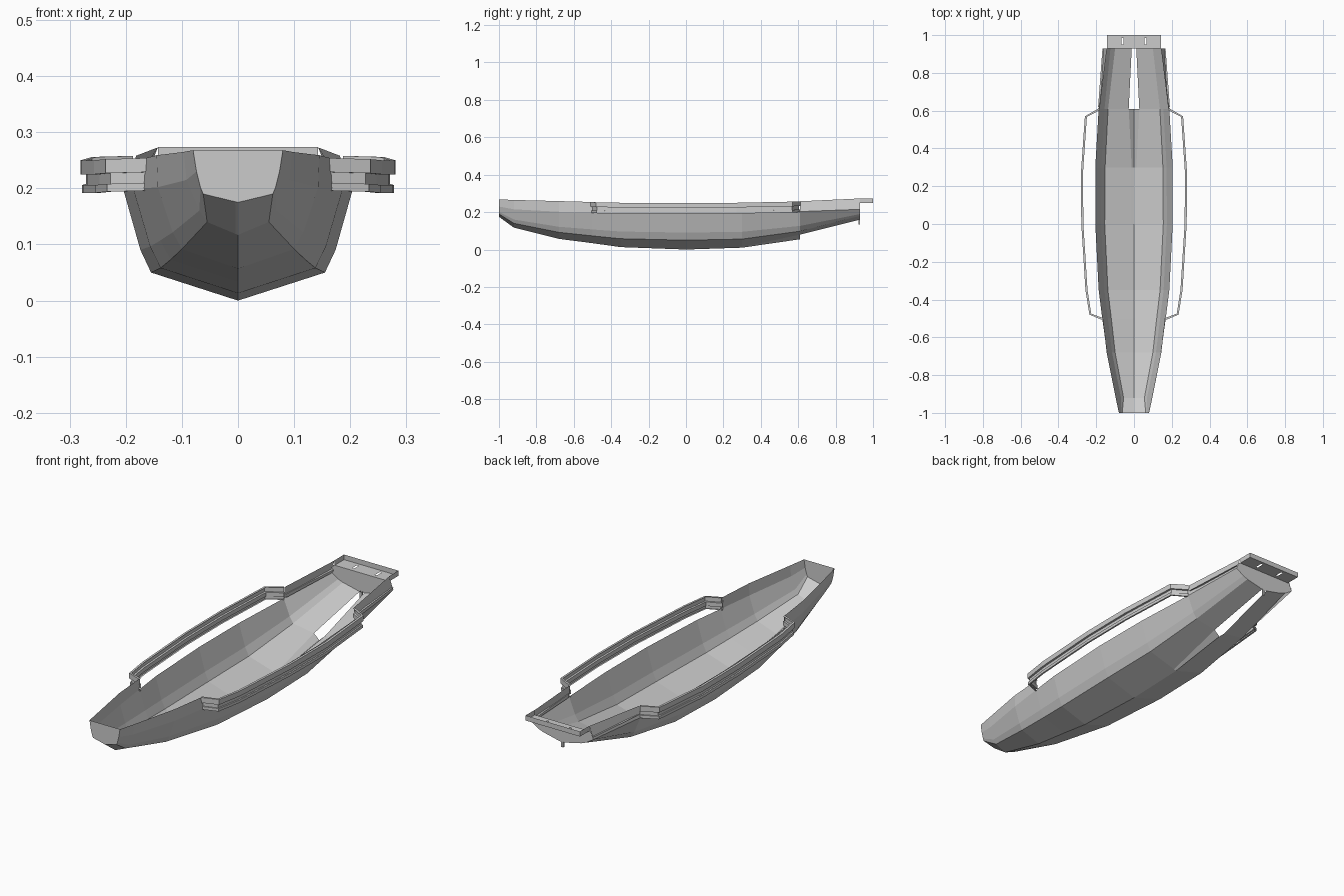
import bpy
from mathutils import Vector

if "Cube" in bpy.data.objects:
    bpy.data.objects.remove(bpy.data.objects["Cube"])


def mirrored(name, verts, faces):
    """Make a mesh from one half and mirror it across x = 0."""
    me = bpy.data.meshes.new(name)
    me.from_pydata([tuple(v) for v in verts], [], faces)
    me.update()
    ob = bpy.data.objects.new(name, me)
    bpy.context.collection.objects.link(ob)
    m = ob.modifiers.new("mirror", 'MIRROR')
    m.merge_threshold = 0.0005
    return ob


def loft(name, rows, skip=lambda i, j: False, caps=()):
    """Skin equal-length rows of points, leaving out skipped cells."""
    n = len(rows[0])
    verts = [p for r in rows for p in r]
    faces = [(i * n + j, i * n + j + 1, (i + 1) * n + j + 1, (i + 1) * n + j)
             for i in range(len(rows) - 1) for j in range(n - 1) if not skip(i, j)]
    return mirrored(name, verts, faces)


# Hull stations: y, keel z, chine x z, gunwale x z, bulwark top x z
stations = [
    (-1.00, .175, .062, .190, .074, .230, .080, .268),
    (-0.92, .117, .055, .140, .092, .215, .097, .265),
    (-0.68, .057, .100, .092, .143, .202, .145, .259),
    (-0.50, .034, .120, .073, .168, .200, .164, .254),
    (-0.35, .013, .138, .058, .187, .200, .187, .200),
    (0.00, .000, .155, .050, .205, .200, .205, .200),
    (0.30, .010, .153, .056, .205, .200, .205, .200),
    (0.61, .055, .137, .098, .187, .203, .182, .258),
    (0.93, .155, .100, .180, .165, .215, .143, .273),
]
garboard = {0.61: (.028, .080), 0.93: (.012, .160)}

rows, tops = [], []
for y, kz, cx, cz, wx, wz, tx, tz in stations:
    gx, gz = garboard.get(y, (cx * .08, kz + (cz - kz) * .08))
    bx = cx + (wx - cx) * .38
    bz = cz + (wz - cz) * .27
    rows.append([Vector(p) for p in ((0, y, kz), (gx, y, gz), (cx, y, cz),
                                     (bx, y, bz), (wx, y, wz))])
    tops.append([Vector((wx, y, wz)), Vector((tx, y, tz))])

# Planked shell with the rudder slot left open aft
loft("hull_shell", rows, lambda i, j: i == 7 and j == 0)

# Raised bulwarks at each end
loft("bow_bulwark", tops[:4])
loft("stern_bulwark", tops[7:])

# End walls
bow = rows[0] + [tops[0][1], Vector((0, -1, .268))]
mirrored("bow_wall", bow, [tuple(range(len(bow)))])
stern = [Vector((0, .93, .160))] + rows[-1][1:] + \
        [Vector((.150, .93, .250)), Vector((0, .93, .250))]
mirrored("stern_wall", stern, [tuple(range(len(stern)))])

# Stern platform with two slots and a raised rim
xs, ys = (0, .055, .065, .143), (.93, .95, .985, 1.0)
loft("stern_platform", [[(x, y, .250) for x in xs] for y in ys],
     lambda i, j: i == 1 and j == 1)
rim = [(.143, .93), (.143, 1.0), (0, 1.0)]
loft("stern_rim", [[(x, y, z) for z in (.250, .274)] for x, y in rim])

# Stepped side rails standing clear of the hull: path x, y, lift
path = [(.163, -.510, .004), (.236, -.480, .002), (.257, -.350, 0), (.279, 0, 0),
        (.281, .270, 0), (.260, .570, .006), (.187, .612, .008)]
section = [(.011, .250), (0, .250), (0, .225), (.010, .225), (.010, .206),
           (.003, .206), (.003, .192), (.011, .192)]
pts = [Vector((x, y)) for x, y, _ in path]
rail = []
for k, p in enumerate(pts):
    t = (pts[min(k + 1, len(pts) - 1)] - pts[max(k - 1, 0)]).normalized()
    inward = Vector((-t.y, t.x))
    rail.append([(p.x + inward.x * d, p.y + inward.y * d, z + path[k][2])
                 for d, z in section])
loft("side_rail", rail)

# Narrow ledge along each stern quarter
loft("quarter_ledge", [[(.190, .62, .222), (.180, .62, .222), (.180, .62, .205)],
                       [(.167, .93, .228), (.148, .93, .228), (.155, .93, .212)]])

# Rudder post under the stern
loft("rudder_post", [[(0, .922, z), (.006, .922, z), (.006, .930, z), (0, .930, z)]
                     for z in (.135, .165)])
